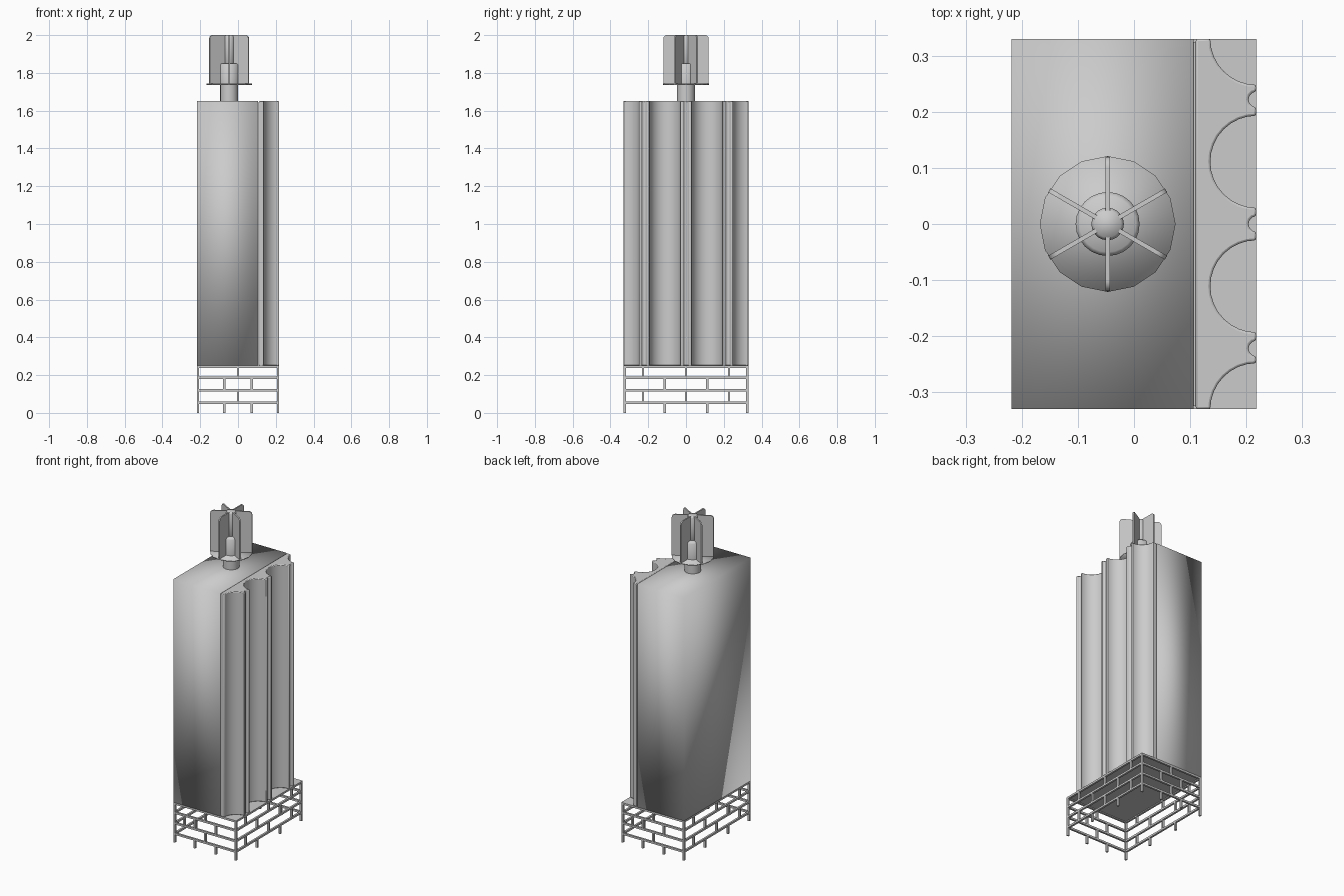
import bpy, bmesh, math
from math import sin, cos, pi, radians

cube = bpy.data.objects.get("Cube")
if cube:
    bpy.data.objects.remove(cube, do_unlink=True)

grey = bpy.data.materials.new("light_grey")
grey.use_nodes = True
COL = (0.6, 0.6, 0.6, 1)
grey.diffuse_color = COL
grey.node_tree.nodes["Principled BSDF"].inputs["Base Color"].default_value = COL

HX, HY = 0.218, 0.33          # half footprint
BASE, TOP = 0.25, 1.65        # casing bottom and top
SEAM = 0.11                   # joint between casing and fluted panel
CX = -0.047                   # axis of the finned cap


def finish(bm, name, angle=None):
    bmesh.ops.recalc_face_normals(bm, faces=bm.faces)
    me = bpy.data.meshes.new(name)
    bm.to_mesh(me)
    bm.free()
    ob = bpy.data.objects.new(name, me)
    bpy.context.collection.objects.link(ob)
    me.materials.append(grey)
    if angle:
        bpy.ops.object.select_all(action='DESELECT')
        ob.select_set(True)
        bpy.context.view_layer.objects.active = ob
        bpy.ops.object.shade_smooth_by_angle(angle=radians(angle))
    return ob


def add_box(bm, lo, hi):
    verts = bmesh.ops.create_cube(bm, size=1)["verts"]
    for v in verts:
        for i in range(3):
            v.co[i] = lo[i] + (v.co[i] + 0.5) * (hi[i] - lo[i])


def prism(bm, points, direction):
    face = bm.faces.new([bm.verts.new(p) for p in points])
    ext = bmesh.ops.extrude_face_region(bm, geom=[face])["geom"]
    moved = [e for e in ext if isinstance(e, bmesh.types.BMVert)]
    bmesh.ops.translate(bm, vec=direction, verts=moved)


def lathe(name, profile, sides, angle):
    bm = bmesh.new()
    rings = [[bm.verts.new((CX + r * cos(2 * pi * i / sides), r * sin(2 * pi * i / sides), z))
              for i in range(sides)] for r, z in profile]
    for a, b in zip(rings, rings[1:]):
        for i in range(sides):
            j = (i + 1) % sides
            bm.faces.new((a[i], a[j], b[j], b[i]))
    bm.faces.new(rings[0])
    bm.faces.new(rings[-1])
    return finish(bm, name, angle)


# Casing: plain tall box, softly shaded all round
bm = bmesh.new()
add_box(bm, (-HX, -HY, BASE), (SEAM - 0.004, HY, TOP))
finish(bm, "casing", 180)

# Recessed strip at the joint
bm = bmesh.new()
add_box(bm, (SEAM - 0.01, -HY + 0.006, BASE), (SEAM + 0.01, HY - 0.006, TOP - 0.006))
finish(bm, "seam_strip")

# Fluted panel: wide flutes alternate with small grooves
WIDE, SMALL, PITCH = 0.082, 0.014, 0.222


def scoop(y, r, steps, start=180, end=0):
    arc = []
    for i in range(steps + 1):
        a = radians(start + (end - start) * i / steps)
        arc.append((HX - r * sin(a), y + r * cos(a)))
    return arc


outline = [(SEAM, HY), (SEAM, -HY)]
outline += scoop(-HY, WIDE, 8, start=90)
for k in (-1, 0, 1):
    outline += scoop(k * PITCH, SMALL, 6)
    if k < 1:
        outline += scoop((k + 0.5) * PITCH, WIDE, 16)
outline += scoop(HY, WIDE, 8, end=90)
bm = bmesh.new()
prism(bm, [(x, y, BASE) for x, y in outline], (0, 0, TOP - BASE))
panel = finish(bm, "fluted_panel", 40)
bev = panel.modifiers.new("soft_edges", 'BEVEL')
bev.width, bev.segments = 0.004, 2
bev.limit_method, bev.angle_limit = 'ANGLE', radians(40)

# Floor plate under the casing
bm = bmesh.new()
add_box(bm, (-HX, -HY, BASE - 0.006), (HX, HY, BASE))
finish(bm, "floor_plate")

# Open base frame: four rails with staggered uprights, like brick courses
T = 0.012
levels = [BASE, 0.192, 0.126, 0.06, T]


def upright(bm, x, y, lo, hi):
    add_box(bm, (x - T / 2, y - T / 2, lo), (x + T / 2, y + T / 2, hi))


bm = bmesh.new()
ex, ey = HX - T / 2, HY - T / 2
for n, top in enumerate(levels[:4]):
    for s in (-1, 1):
        add_box(bm, (-HX, s * ey - T / 2, top - T), (HX, s * ey + T / 2, top))
        add_box(bm, (s * ex - T / 2, -HY, top - T), (s * ex + T / 2, HY, top))
    lo, hi = levels[n + 1] - T, top - T
    xs = (-0.073, 0.073) if n % 2 else (0,)
    ys = (-0.113, 0.113) if n % 2 else (-0.228, 0, 0.228)
    for s in (-1, 1):
        for x in xs + (-ex, ex):
            upright(bm, x, s * ey, lo, hi)
        for y in ys:
            upright(bm, s * ex, y, lo, hi)
finish(bm, "base_frame")

# Cap: neck, round tray, hub and centre rod
lathe("neck", [(0.047, TOP - 0.01), (0.047, 1.74)], 24, 40)
lathe("tray", [(0.121, 1.737), (0.121, 1.743)], 16, 180)
lathe("hub", [(0.057, 1.74), (0.057, 1.842), (0.05, 1.85)], 24, 50)
lathe("centre_rod", [(0.029, 1.74), (0.029, 1.99), (0.024, 2.0)], 20, 180)

# Six radial fins with rounded upper corners
R, ZT, C, FT = 0.12, 2.0, 0.02, 0.008
side = [(0, 1.74), (R, 1.74)]
side += [(R - C + C * cos(a), ZT - C + C * sin(a)) for a in (i * pi / 12 for i in range(7))]
side += [(0, ZT)]
bm = bmesh.new()
for k in range(6):
    a = radians(30 + 60 * k)
    nx, ny = -sin(a) * FT, cos(a) * FT
    prism(bm, [(CX + r * cos(a) - nx / 2, r * sin(a) - ny / 2, z) for r, z in side], (nx, ny, 0))
finish(bm, "cap_fins", 35)
